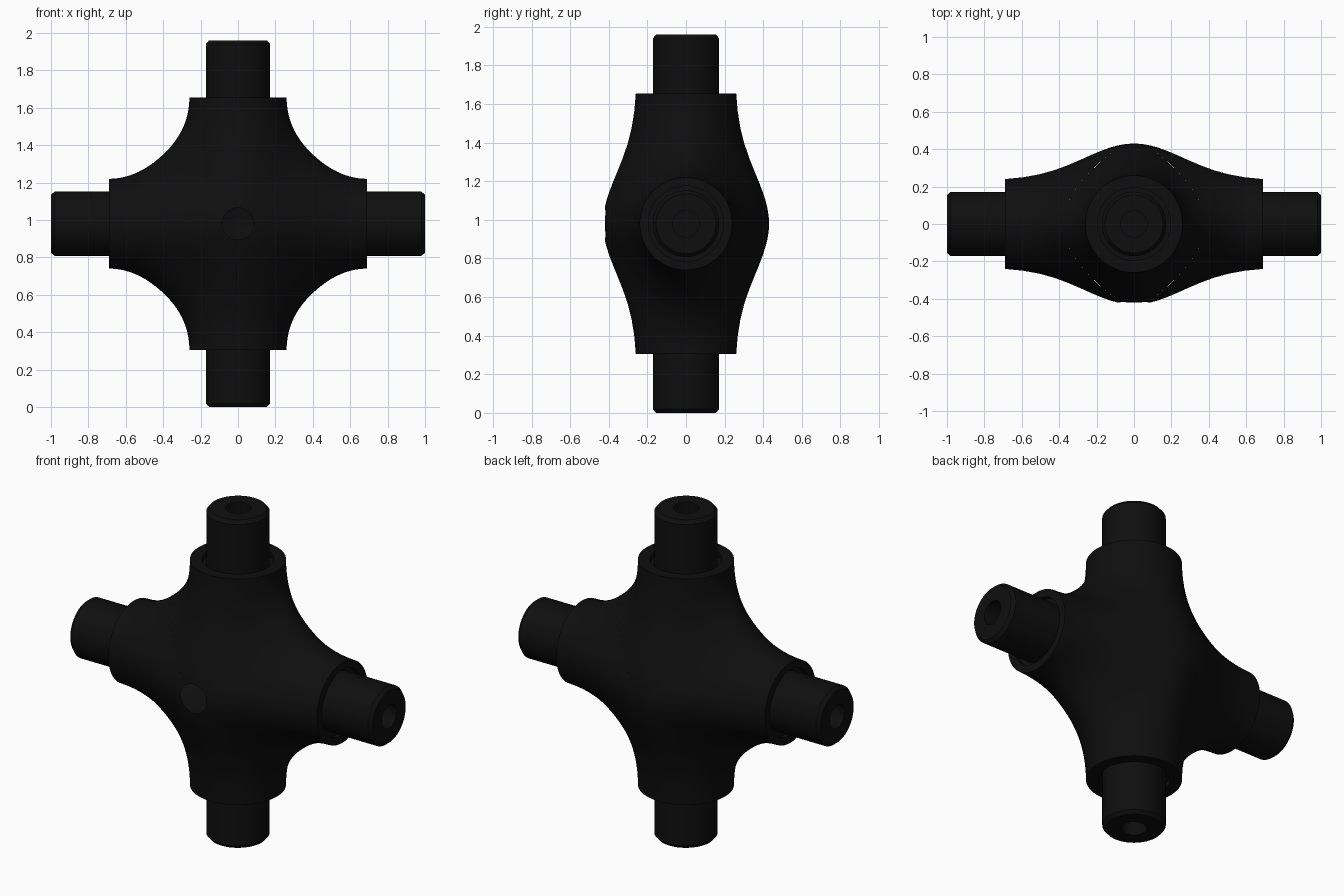
import bpy, bmesh, math

if "Cube" in bpy.data.objects:
    bpy.data.objects.remove(bpy.data.objects["Cube"])

CZ = 0.98          # height of the centre
SEG = 64           # points round each arm
STEPS = 14         # rings from collar to the mitre between arms
BELLY = 0.43       # half depth at the centre
MITRE = 0.385      # silhouette at 45 degrees

steel = bpy.data.materials.new("black_steel")
steel.diffuse_color = (0.0045, 0.0045, 0.0045, 1)
steel.use_nodes = True
steel.node_tree.nodes["Principled BSDF"].inputs["Base Color"].default_value = steel.diffuse_color

# axis, sign, collar radius, shoulder distance, tip distance
ARMS = [("right", "x", 1, 0.24, 0.69, 1.0), ("left", "x", -1, 0.24, 0.69, 1.0),
        ("top", "z", 1, 0.26, 0.675, 0.98), ("bottom", "z", -1, 0.26, 0.675, 0.98)]


def place(axis, sign, u, w, y):
    """u runs along the arm, w across it in the xz plane."""
    return (sign * u, y, w + CZ) if axis == "x" else (w, y, sign * u + CZ)


def bridge(bm, rings, cap_start=False):
    for a, b in zip(rings, rings[1:]):
        for i in range(SEG):
            j = (i + 1) % SEG
            bm.faces.new((a[i], a[j], b[j], b[i]))
    bm.faces.new(rings[-1])
    if cap_start:
        bm.faces.new(rings[0])


def circle(bm, axis, sign, u, r):
    ts = [2 * math.pi * i / SEG for i in range(SEG)]
    return [bm.verts.new(place(axis, sign, u, r * math.sin(t), r * math.cos(t))) for t in ts]


def finish(bm, name):
    bmesh.ops.remove_doubles(bm, verts=bm.verts, dist=1e-5)
    bmesh.ops.dissolve_degenerate(bm, edges=bm.edges, dist=1e-6)
    bmesh.ops.recalc_face_normals(bm, faces=bm.faces)
    me = bpy.data.meshes.new(name)
    bm.to_mesh(me)
    bm.free()
    me.materials.append(steel)
    ob = bpy.data.objects.new(name, me)
    bpy.context.collection.objects.link(ob)
    return ob


def smooth(ob):
    bpy.ops.object.select_all(action="DESELECT")
    ob.select_set(True)
    bpy.context.view_layer.objects.active = ob
    bpy.ops.object.shade_smooth_by_angle(angle=math.radians(32))


# Body: four flared collars meeting on the diagonals
def flare_ring(bm, axis, sign, R, end, s):
    ring = []
    for i in range(SEG):
        t = 2 * math.pi * i / SEG
        v, c = math.sin(t), math.cos(t)
        a, m = abs(v), MITRE * abs(v)
        k0, k1, k2 = (1 - s) ** 2, 2 * s * (1 - s), s * s
        u = k0 * end + k1 * (2 * m - R * a) + k2 * m
        w = (k0 + k1) * R * a + k2 * m
        r = (u ** 4 + w ** 4) ** 0.25
        g = math.exp(-(r / 0.37) ** 2)
        g_end = math.exp(-(end / 0.37) ** 2)
        base = R + (0.25 - R) * s
        depth = base + (BELLY - base) * (g - g_end) / (1 - g_end)
        y = R * c if s == 0 else depth * c
        ring.append(bm.verts.new(place(axis, sign, u, math.copysign(w, v), y)))
    return ring


bm = bmesh.new()
for _, axis, sign, R, end, tip in ARMS:
    rings = [flare_ring(bm, axis, sign, R, end, 1 - k / STEPS) for k in range(STEPS + 1)]
    # shallow recess round the journal
    rings += [circle(bm, axis, sign, end, 0.195), circle(bm, axis, sign, end - 0.03, 0.195)]
    bridge(bm, rings)
body = finish(bm, "cross_body")

# Grease hole in the front
bm = bmesh.new()
bmesh.ops.create_cone(bm, cap_ends=True, segments=32, radius1=0.085, radius2=0.085, depth=0.3)
for v in bm.verts:
    x, y, z = v.co
    v.co = (x, z - 0.40, y + CZ)
cutter = finish(bm, "grease_hole_cutter")
mod = body.modifiers.new("grease_hole", "BOOLEAN")
mod.operation = "DIFFERENCE"
mod.solver = "EXACT"
mod.object = cutter
bpy.context.view_layer.objects.active = body
bpy.ops.object.modifier_apply(modifier=mod.name)
bpy.data.objects.remove(cutter)
smooth(body)

# Journals: chamfered pins with a drilled end
for name, axis, sign, R, end, tip in ARMS:
    bm = bmesh.new()
    profile = [(end - 0.06, 0.172), (tip - 0.02, 0.172), (tip, 0.155),
               (tip, 0.07), (tip - 0.2, 0.07)]
    bridge(bm, [circle(bm, axis, sign, u, r) for u, r in profile], cap_start=True)
    smooth(finish(bm, name + "_journal"))
